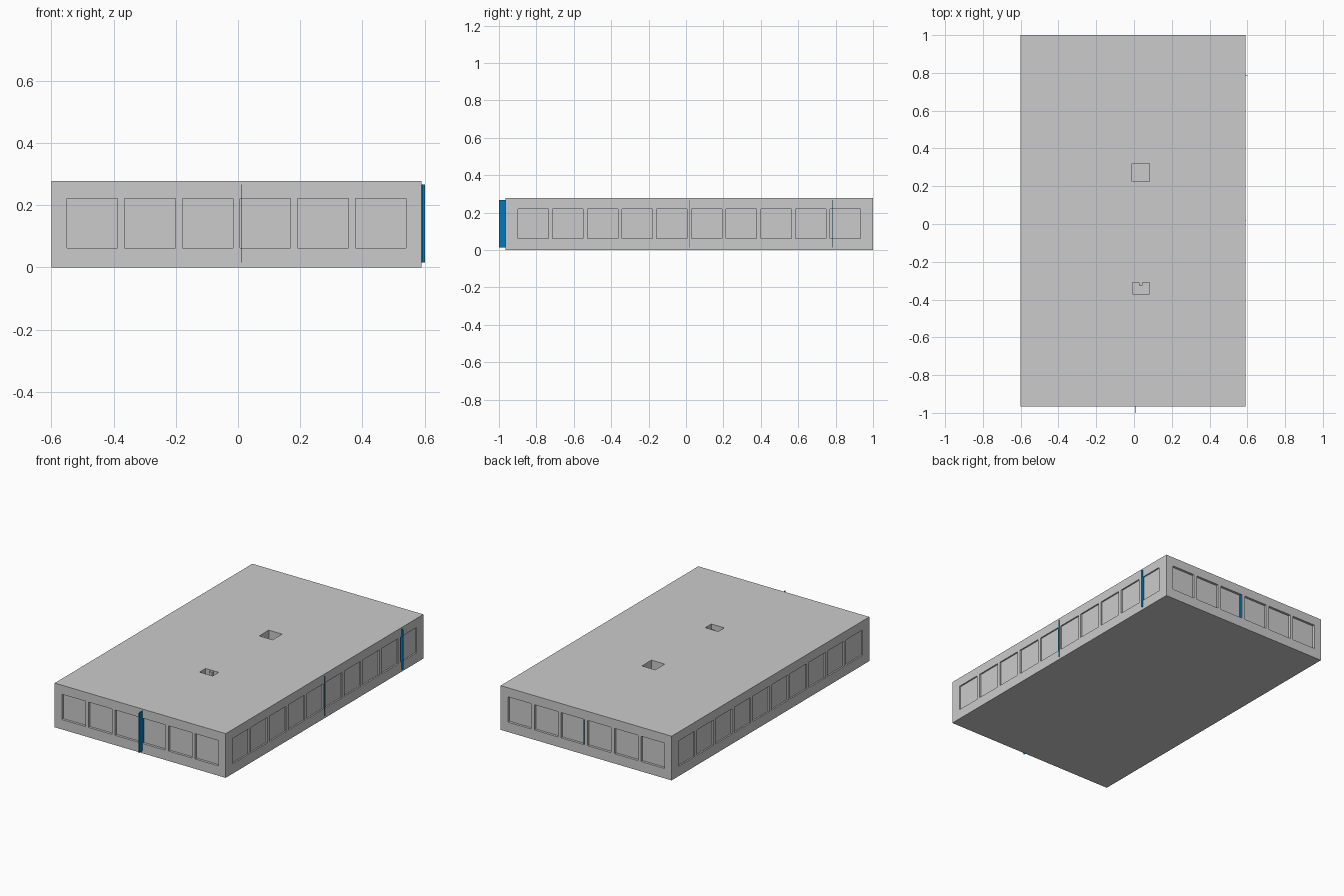
import bpy, bmesh
from mathutils import Matrix

if "Cube" in bpy.data.objects:
    bpy.data.objects.remove(bpy.data.objects["Cube"])

X0, X1, Y0, Y1, H = -0.6, 0.59, -0.965, 1.0, 0.278
CX, CY = (X0 + X1) / 2, (Y0 + Y1) / 2
PITCH, W = 0.1855, 0.163


def add_box(bm, x0, x1, y0, y1, z0, z1):
    m = (Matrix.Translation(((x0 + x1) / 2, (y0 + y1) / 2, (z0 + z1) / 2))
         @ Matrix.Diagonal((x1 - x0, y1 - y0, z1 - z0, 1)))
    bmesh.ops.create_cube(bm, size=1, matrix=m)


def finish(name, bm):
    me = bpy.data.meshes.new(name)
    bm.to_mesh(me)
    bm.free()
    ob = bpy.data.objects.new(name, me)
    bpy.context.collection.objects.link(ob)
    return ob


# building block
bm = bmesh.new()
add_box(bm, X0, X1, Y0, Y1, 0, H)
building = finish("building", bm)

# cutters: shallow window recesses on all four walls
bm = bmesh.new()
DY, DX, OUT, Z0, Z1 = 0.015, 0.009, 0.05, 0.062, 0.221
for i in range(6):
    c = CX + (i - 2.5) * PITCH
    add_box(bm, c - W / 2, c + W / 2, Y0 - OUT, Y0 + DY, Z0, Z1)
    add_box(bm, c - W / 2, c + W / 2, Y1 - DY, Y1 + OUT, Z0, Z1)
for i in range(10):
    c = CY + (i - 4.5) * PITCH
    add_box(bm, X0 - OUT, X0 + DX, c - W / 2, c + W / 2, Z0, Z1)
    add_box(bm, X1 - DX, X1 + OUT, c - W / 2, c + W / 2, Z0, Z1)
# cutters: two roof shafts
add_box(bm, -0.01, 0.083, 0.225, 0.32, 0.14, H + 0.1)
add_box(bm, -0.008, 0.083, -0.37, -0.31, 0.14, H + 0.1)
cutter = finish("opening_cutter", bm)
cutter.hide_render = True

mod = building.modifiers.new("openings", 'BOOLEAN')
mod.operation, mod.solver, mod.object = 'DIFFERENCE', 'EXACT', cutter
bpy.context.view_layer.objects.active = building
building.select_set(True)
bpy.ops.object.modifier_apply(modifier=mod.name)
bpy.data.objects.remove(cutter)

# small post inside the front shaft
bm = bmesh.new()
add_box(bm, 0.026, 0.046, -0.325, -0.309, 0.13, H - 0.005)
finish("shaft_post", bm)

# blue fin signs standing out from the walls
blue = bpy.data.materials.new("blue")
blue.diffuse_color = (0.0, 0.19, 0.53, 1)
blue.use_nodes = True
blue.node_tree.nodes["Principled BSDF"].inputs["Base Color"].default_value = blue.diffuse_color


def fin(name, x0, x1, y0, y1):
    bm = bmesh.new()
    add_box(bm, x0, x1, y0, y1, 0.015, 0.267)
    finish(name, bm).data.materials.append(blue)


T = 0.001
fin("front_fin", 0.01 - T, 0.01 + T, -1.0, Y0 + 0.03)
fin("back_fin", 0.012 - T, 0.012 + T, Y1 - 0.04, Y1 - 0.002)
fin("right_fin_rear", X1 - 0.03, 0.601, 0.785 - T, 0.785 + T)
fin("right_fin_middle", X1 - 0.03, X1 + 0.004, 0.017 - T, 0.017 + T)
